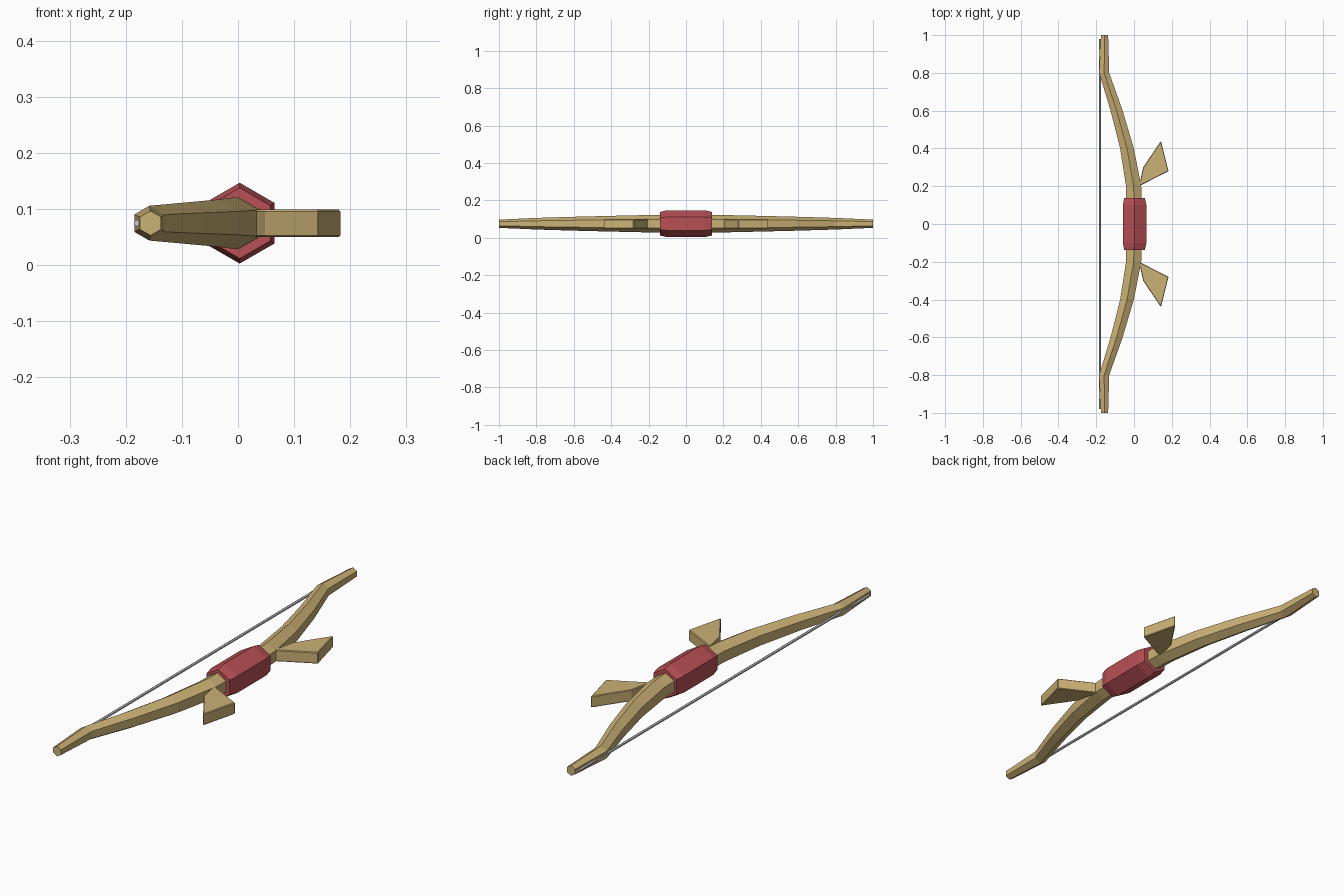
import bpy
from math import sin, cos, pi

if "Cube" in bpy.data.objects:
    bpy.data.objects.remove(bpy.data.objects["Cube"])

ZC = 0.075


def material(name, color):
    m = bpy.data.materials.new(name)
    m.diffuse_color = color
    m.use_nodes = True
    m.node_tree.nodes["Principled BSDF"].inputs["Base Color"].default_value = m.diffuse_color
    return m


wood = material("wood", (0.60, 0.44, 0.18, 1))
red = material("red_wrap", (0.48, 0.08, 0.09, 1))


def make(name, verts, faces, mat=None):
    me = bpy.data.meshes.new(name)
    me.from_pydata(verts, [], faces)
    me.update()
    ob = bpy.data.objects.new(name, me)
    bpy.context.collection.objects.link(ob)
    if mat:
        me.materials.append(mat)
    return ob


def hex_loft(name, stations, mat=None, n=6):
    """Loft hexagons (point up) along y through (y, x, radius) stations."""
    verts = [(x + r * sin(2 * pi * k / n), y, ZC + r * cos(2 * pi * k / n))
             for y, x, r in stations for k in range(n)]
    last = (len(stations) - 1) * n
    faces = [tuple(range(n))[::-1], tuple(range(last, last + n))]
    for i in range(len(stations) - 1):
        for k in range(n):
            a, b = i * n + k, i * n + (k + 1) % n
            faces.append((a, b, b + n, a + n))
    faces = [f[::-1] for f in faces]
    faces[0], faces[1] = faces[0][::-1], faces[1][::-1]
    ob = make(name, verts, faces, mat)
    import bmesh
    bm = bmesh.new()
    bm.from_mesh(ob.data)
    bmesh.ops.recalc_face_normals(bm, faces=bm.faces)
    bm.to_mesh(ob.data)
    bm.free()
    return ob


# Curved bow limbs, mirrored about the middle
half = [(0.2, -0.002, 0.0465), (0.4, -0.037, 0.042), (0.6, -0.092, 0.037),
        (0.8, -0.158, 0.031), (1.0, -0.156, 0.022)]
mirrored = [(-y, x, r) for y, x, r in reversed(half)]
hex_loft("bow_limbs", mirrored + [(0, 0.003, 0.048)] + half, wood)

# Wrapped grip with tapered ends
hex_loft("grip", [(-0.138, 0.003, 0.063), (-0.1, 0.003, 0.072),
                  (0.1, 0.003, 0.072), (0.138, 0.003, 0.063)], red)

# Bowstring
hex_loft("bowstring", [(-0.98, -0.18, 0.006), (0.98, -0.18, 0.006)])

# Flared fins on the front of the bow
outline = [(0.027, 0.2), (0.183, 0.28), (0.143, 0.44), (0.048, 0.3)]
for side, s in (("right", 1), ("left", -1)):
    verts = [(x, s * y, z) for z in (0.05, 0.099) for x, y in outline]
    faces = [(3, 2, 1, 0), (4, 5, 6, 7)]
    faces += [(k, (k + 1) % 4, (k + 1) % 4 + 4, k + 4) for k in range(4)]
    if s < 0:
        faces = [f[::-1] for f in faces]
    fin = make("fin_" + side, verts, faces, wood)
    bev = fin.modifiers.new("edge_chamfer", 'BEVEL')
    bev.width = 0.003
    bev.segments = 1
